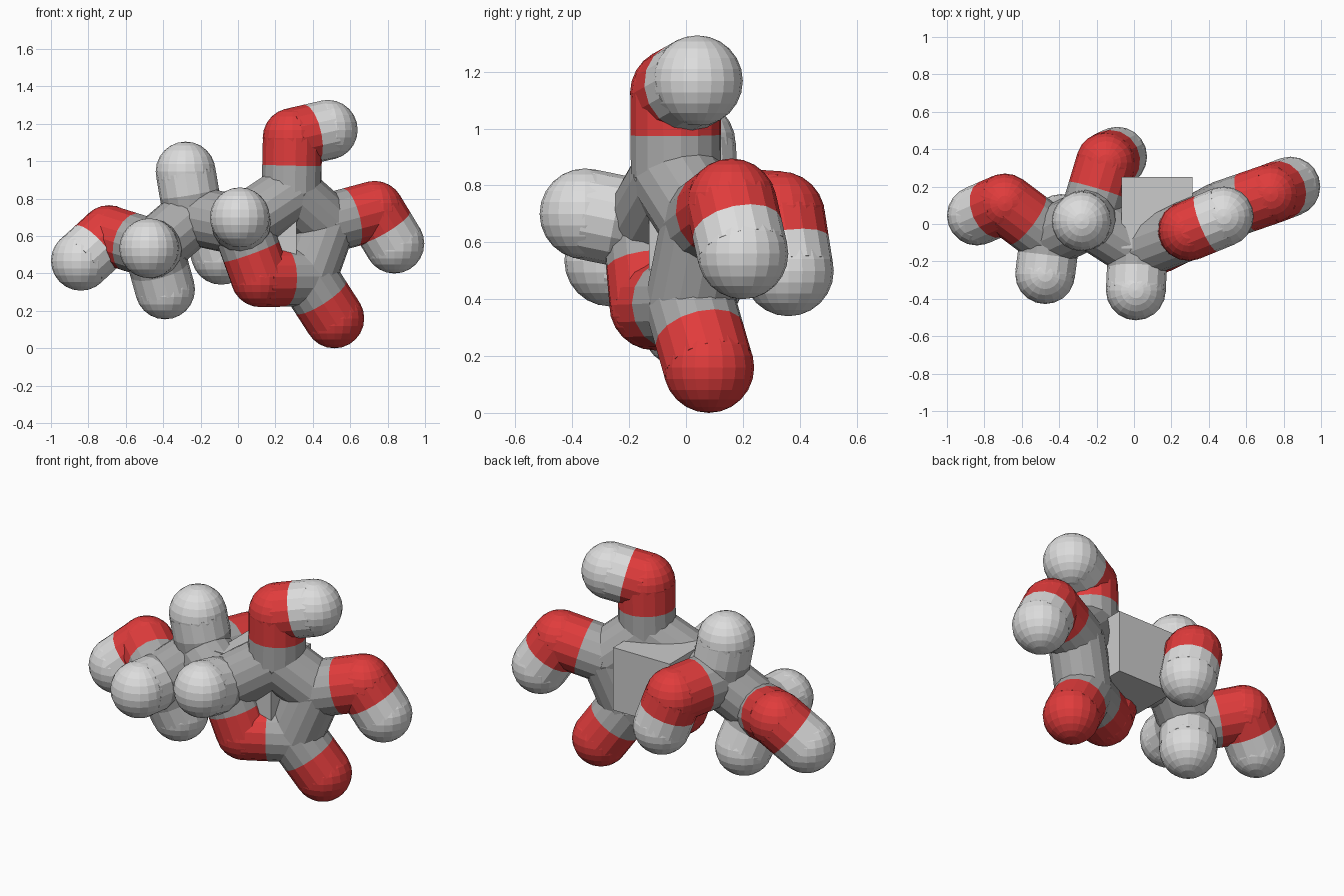
import bpy, bmesh
from mathutils import Vector, Matrix

if "Cube" in bpy.data.objects:
    bpy.data.objects.remove(bpy.data.objects["Cube"])

R = 0.16  # shared radius of atoms and bonds


def material(name, rgb):
    m = bpy.data.materials.new(name)
    m.diffuse_color = (*rgb, 1)
    m.use_nodes = True
    m.node_tree.nodes["Principled BSDF"].inputs["Base Color"].default_value = m.diffuse_color
    return m


MATS = {
    "C": ("carbon", material("carbon grey", (0.40, 0.40, 0.40))),
    "O": ("oxygen", material("oxygen red", (0.75, 0.045, 0.045))),
    "H": ("hydrogen", material("hydrogen pale grey", (0.72, 0.72, 0.72))),
}
BLOCK = material("block grey", (0.60, 0.60, 0.60))

# Atom centres
ATOMS = {
    "C1": (0.37, 0.015, 0.385),
    "C2": (0.47, 0.07, 0.665),
    "C3": (0.285, -0.035, 0.83),
    "C4": (0.02, -0.135, 0.655),
    "C5": (-0.24, 0.03, 0.71),
    "C6": (-0.45, -0.07, 0.53),
    "O1": (0.515, 0.08, 0.16),
    "O2": (0.73, 0.16, 0.735),
    "O3": (0.292, -0.037, 1.125),
    "O4": (0.12, -0.11, 0.38),
    "O5": (-0.15, 0.33, 0.69),
    "O6": (-0.69, 0.11, 0.605),
    "H1": (0.836, 0.20, 0.56),
    "H2": (0.48, 0.04, 1.168),
    "H3": (0.01, -0.355, 0.70),
    "H4": (-0.28, 0.015, 0.945),
    "H5": (-0.09, 0.36, 0.50),
    "H6": (-0.475, -0.268, 0.535),
    "H7": (-0.39, 0.0, 0.315),
    "H8": (-0.84, 0.045, 0.468),
}
BONDS = ("C1-C2 C2-C3 C3-C4 C4-O4 O4-C1 C1-O1 C2-O2 O2-H1 C3-O3 O3-H2 "
         "C4-H3 C4-C5 C5-H4 C5-O5 O5-H5 C5-C6 C6-H6 C6-H7 C6-O6 O6-H8")
BONDS = [b.split("-") for b in BONDS.split()]


def finish(bm, name, mat):
    me = bpy.data.meshes.new(name)
    bm.to_mesh(me)
    bm.free()
    me.materials.append(mat)
    ob = bpy.data.objects.new(name, me)
    bpy.context.collection.objects.link(ob)
    return ob


def half_bond(bm, a, b):
    """Tube from atom centre a to the middle of the bond."""
    d = (b - a) / 2
    rot = d.to_track_quat("Z", "Y").to_matrix().to_4x4()
    bmesh.ops.create_cone(bm, cap_ends=True, segments=16, radius1=R, radius2=R,
                          depth=d.length,
                          matrix=Matrix.Translation(a + d / 2) @ rot)


# Each atom: a ball plus its half of every bond
for key, pos in ATOMS.items():
    p = Vector(pos)
    label, mat = MATS[key[0]]
    bm = bmesh.new()
    radius = R * 0.97 if key[0] == "C" else R
    bmesh.ops.create_uvsphere(bm, u_segments=20, v_segments=12, radius=radius,
                              matrix=Matrix.Translation(p))
    for a, b in BONDS:
        if key in (a, b):
            half_bond(bm, p, Vector(ATOMS[b if key == a else a]))
    finish(bm, f"{label}_atom_{key[1:]}", mat)

# Block sitting inside the ring
bm = bmesh.new()
bmesh.ops.create_cube(bm, size=0.38, matrix=Matrix.Translation((0.124, 0.06, 0.635)))
finish(bm, "ring_block", BLOCK)
